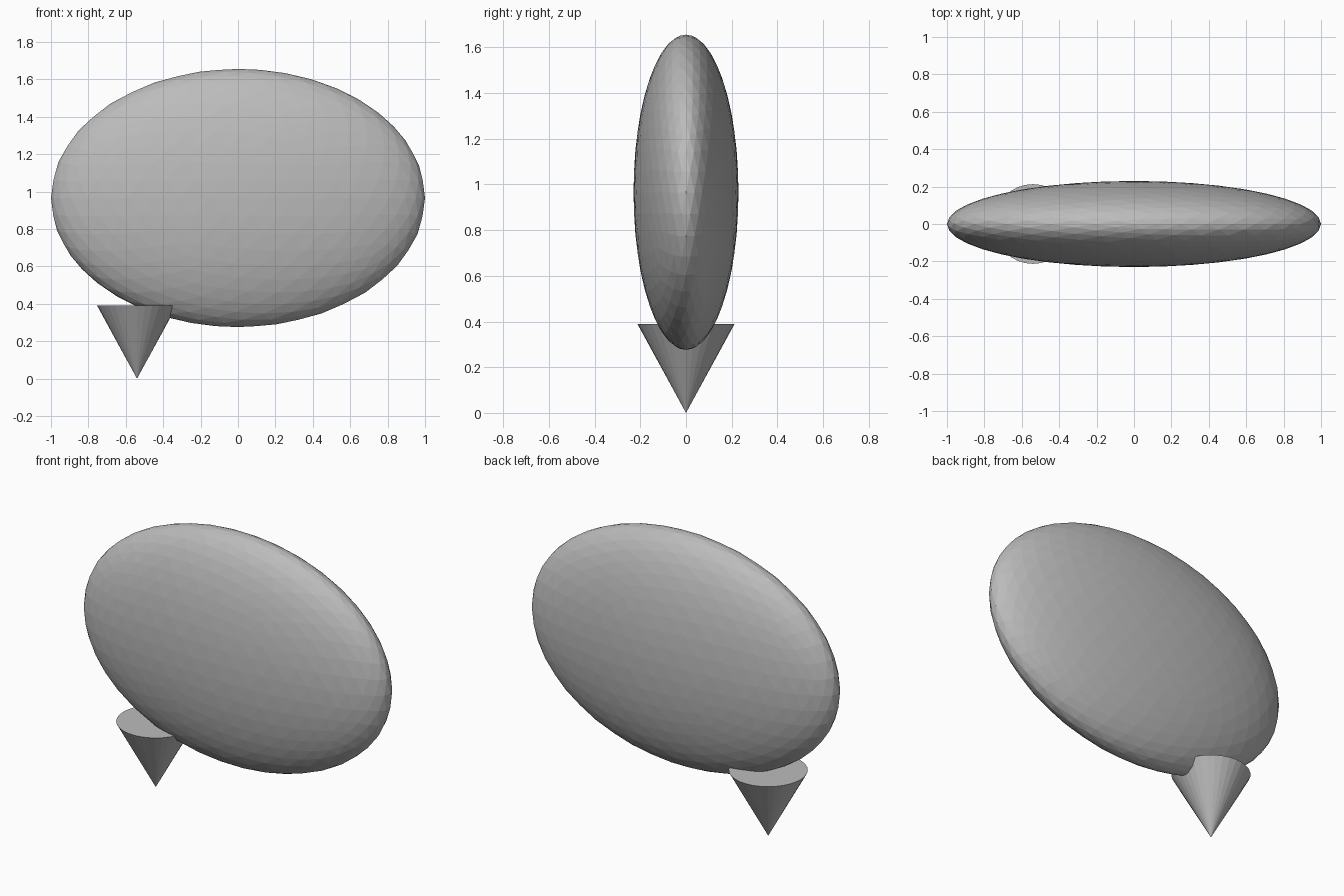
import bpy

cube = bpy.data.objects.get("Cube")
if cube:
    bpy.data.objects.remove(cube, do_unlink=True)

grey = bpy.data.materials.new("plain grey")
grey.use_nodes = True
colour = (0.5, 0.5, 0.5, 1)
grey.diffuse_color = colour
grey.node_tree.nodes["Principled BSDF"].inputs["Base Color"].default_value = colour


def finish(name):
    obj = bpy.context.object
    obj.name = name
    obj.data.materials.append(grey)
    return obj


# Flattened faceted bubble
bpy.ops.mesh.primitive_ico_sphere_add(subdivisions=4, radius=1, location=(0, 0, 0.966))
bubble = finish("bubble_body")
bubble.scale = (1, 0.23, 0.69)

# Downward pointing tail with a flat top
bpy.ops.mesh.primitive_cone_add(vertices=32, radius1=0.0, radius2=0.213, depth=0.39,
                                location=(-0.54, 0, 0.195))
finish("bubble_tail")
